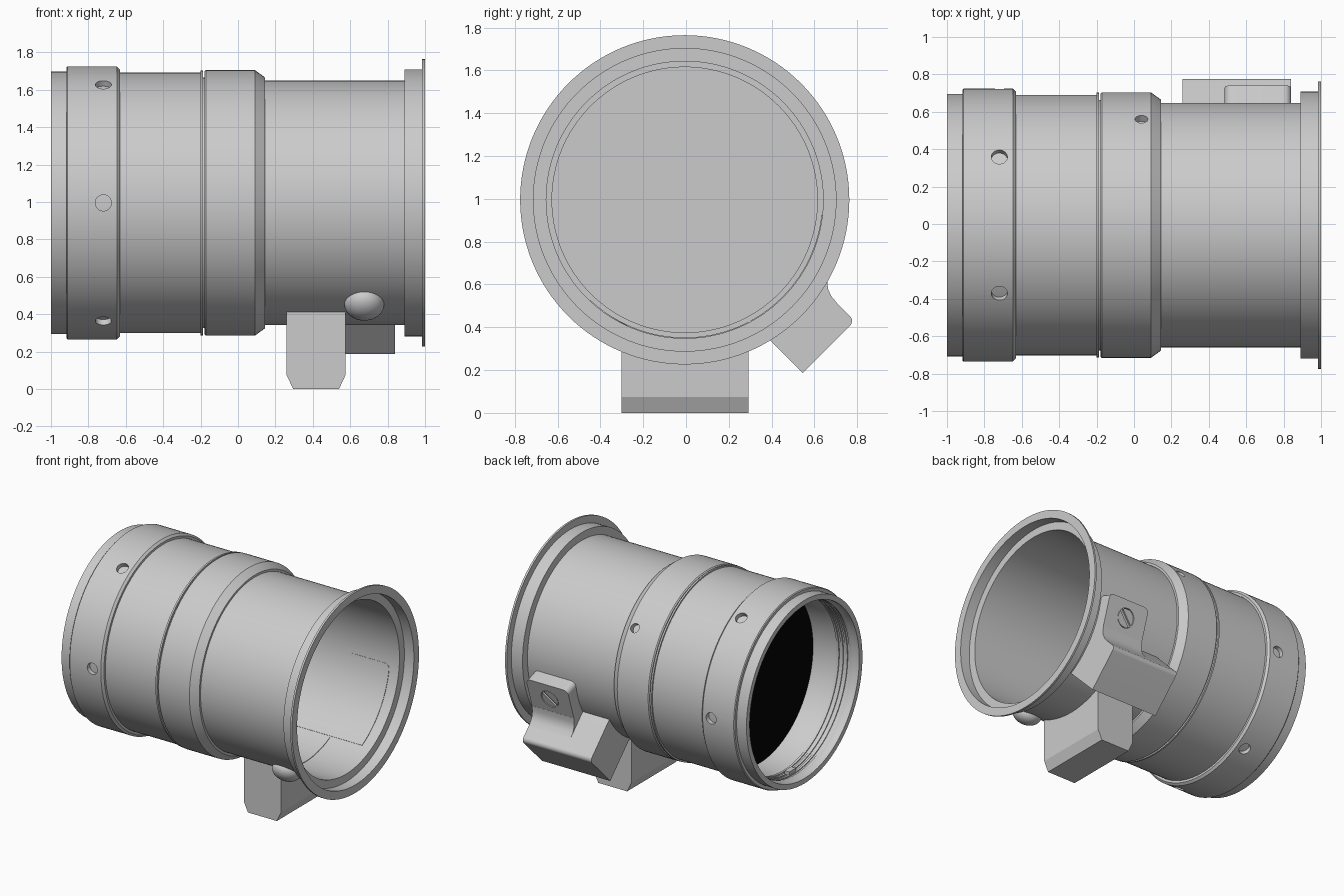
import bpy, bmesh, math
from mathutils import Vector

old = bpy.data.objects.get("Cube")
if old:
    bpy.data.objects.remove(old, do_unlink=True)

AXIS = Vector((0, -0.006, 0.9955))
X, Y, Z = Vector((1, 0, 0)), Vector((0, 1, 0)), Vector((0, 0, 1))


def material(name, value):
    m = bpy.data.materials.new(name)
    m.use_nodes = True
    color = (value, value, value, 1)
    m.diffuse_color = color
    m.node_tree.nodes["Principled BSDF"].inputs["Base Color"].default_value = color
    return m


GRAY = material("metal gray", 0.6)
BLACK = material("glass black", 0.001)


def finish(bm, name):
    bmesh.ops.recalc_face_normals(bm, faces=bm.faces)
    mesh = bpy.data.meshes.new(name)
    bm.to_mesh(mesh)
    bm.free()
    mesh.materials.append(GRAY)
    ob = bpy.data.objects.new(name, mesh)
    bpy.context.collection.objects.link(ob)
    return ob


def smooth(ob):
    bpy.ops.object.select_all(action="DESELECT")
    ob.select_set(True)
    bpy.context.view_layer.objects.active = ob
    bpy.ops.object.shade_smooth_by_angle(angle=math.radians(30))


def lathe(name, profile, steps=128):
    """Spin a closed (x, radius) profile about the barrel axis."""
    bm = bmesh.new()
    loop = [bm.verts.new(AXIS + X * x + Z * r) for x, r in profile]
    edges = [bm.edges.new((a, b)) for a, b in zip(loop, loop[1:] + loop[:1])]
    bmesh.ops.spin(bm, geom=loop + edges, cent=AXIS, axis=X,
                   angle=math.tau, steps=steps)
    bmesh.ops.remove_doubles(bm, verts=bm.verts, dist=0.0001)
    return finish(bm, name)


def prism(name, outline, low, high, a, b, c, origin=AXIS):
    """Extrude an outline in the a-b plane from low to high along c."""
    bm = bmesh.new()
    base = bm.faces.new([bm.verts.new(origin + a * p + b * q + c * low)
                         for p, q in outline])
    new = bmesh.ops.extrude_face_region(bm, geom=[base])["geom"]
    bmesh.ops.translate(bm, vec=c * (high - low),
                        verts=[v for v in new if isinstance(v, bmesh.types.BMVert)])
    return finish(bm, name)


def arc(cx, cy, r, start, end, n=8):
    angles = [math.radians(start + (end - start) * i / n) for i in range(n + 1)]
    return [(cx + r * math.cos(t), cy + r * math.sin(t)) for t in angles]


def circle(r, cx=0, cy=0, n=32):
    return arc(cx, cy, r, 0, 360, n)[:-1]


def rect(x0, x1, y0, y1):
    return [(x0, y0), (x1, y0), (x1, y1), (x0, y1)]


def cut(ob, cutter):
    mod = ob.modifiers.new("cut", "BOOLEAN")
    mod.operation, mod.object, mod.solver = "DIFFERENCE", cutter, "EXACT"
    bpy.context.view_layer.objects.active = ob
    bpy.ops.object.modifier_apply(modifier=mod.name)
    bpy.data.objects.remove(cutter, do_unlink=True)


def radial(degrees):
    """Outward and tangent directions at an angle measured from +y."""
    t = math.radians(degrees)
    return (Vector((0, math.cos(t), math.sin(t))),
            Vector((0, -math.sin(t), math.cos(t))))


def saddle(ob):
    """Trim a mount just inside the bore, so that its outline shows there."""
    cut(ob, prism("bore", circle(0.643, n=128), -2, 2, Y, Z, X))


# Barrel shell: outer steps, flange recess, bore and rear thread
outer = [(-1, 0.702), (-0.9, 0.702), (-0.9, 0.697), (-0.2, 0.697), (-0.2, 0.67),
         (0.1, 0.67), (0.1, 0.654), (0.89, 0.654), (0.89, 0.714),
         (0.985, 0.714), (0.985, 0.769), (1, 0.769)]
bore = [(1, 0.707), (0.92, 0.707), (0.92, 0.647), (-0.56, 0.647),
        (-0.56, 0.62), (-0.6, 0.62), (-0.6, 0.647), (-0.78, 0.647)]
thread = []
for i in range(4):
    x = -0.8 - i * 0.036
    thread += [(x, 0.657), (x - 0.018, 0.657), (x - 0.018, 0.65), (x - 0.036, 0.65)]
smooth(lathe("barrel", outer + bore + thread + [(-0.96, 0.66), (-1, 0.663)]))

# Rear grip ring with six radial holes
rear = lathe("rear_ring", [(-0.917, 0.66), (-0.917, 0.724), (-0.911, 0.73),
                           (-0.648, 0.73), (-0.632, 0.714), (-0.632, 0.66)])
for k in range(6):
    n, t = radial(k * 60)
    cut(rear, prism("drill", circle(0.043, -0.72), 0.6, 0.9, X, t, n))
smooth(rear)

# Middle collar with one set-screw hole, and the thin lip beside it
collar = lathe("middle_collar", [(-0.18, 0.66), (-0.18, 0.703), (-0.172, 0.71),
                                 (0.09, 0.71), (0.145, 0.67), (0.145, 0.65)])
n, t = radial(37)
cut(collar, prism("drill", circle(0.034, 0.04), 0.6, 0.9, X, t, n))
smooth(collar)
smooth(lathe("collar_lip", [(-0.2, 0.66), (-0.2, 0.708), (-0.187, 0.708), (-0.187, 0.66)]))

# Glass disc, dark on its rear face
glass = prism("glass_disc", circle(0.649, n=128), -0.62, -0.612, Y, Z, X)
glass.data.materials.append(BLACK)
for f in glass.data.polygons:
    f.material_index = 1 if f.normal.x < 0.5 else 0

# Keys inside the bore
for side, name in ((1, "top_key"), (-1, "bottom_key")):
    prism(name, rect(-0.04, 0.04, 0.625, 0.655), -0.9, -0.86, Y, Z * side, X)

# Foot with chamfered lower edges
foot = prism("foot", [(0.295, 0), (0.54, 0), (0.575, 0.075), (0.575, 0.6),
                      (0.26, 0.6), (0.26, 0.075)], -0.301, 0.291, X, Z, Y, Vector())
saddle(foot)

# Angled side block
n, t = radial(-45)
block = prism("side_block", [(0.5, -0.182), (0.962, -0.182)]
              + arc(0.93, 0.13, 0.032, 0, 90) + [(0.5, 0.162)], 0.26, 0.84, n, t, X)
saddle(block)
smooth(block)

# Tab rising from the block, with a recessed slotted screw
n, t = radial(-18)
tab = prism("side_tab", [(0.485, -0.28), (0.84, -0.28)] + arc(0.8, 0.09, 0.04, 0, 90)
            + arc(0.525, 0.09, 0.04, 90, 180), 0.5, 0.744, X, t, n)
saddle(tab)
cut(tab, prism("drill", circle(0.072, 0.664, 0), 0.725, 0.9, X, t, n))
smooth(tab)
screw = prism("tab_screw", circle(0.067, 0.664, 0), 0.7, 0.742, X, t, n)
d, e = (X + t).normalized(), (t - X).normalized()
cut(screw, prism("slot", rect(-0.1, 0.1, -0.012, 0.012), 0.728, 0.8, d, e, n,
                 AXIS + X * 0.664))
smooth(screw)

# Concave fillet between tab and block
fillet = prism("tab_fillet", [(0.58, -0.35), (0.672, -0.342), (0.667, -0.38),
                              (0.669, -0.415), (0.684, -0.449), (0.711, -0.482),
                              (0.6, -0.58)], 0.485, 0.84, Y, Z, X)
saddle(fillet)
smooth(fillet)

# Domed button beside the foot
n, t = radial(-124)
bm = bmesh.new()
bmesh.ops.create_uvsphere(bm, u_segments=32, v_segments=16, radius=1)
for v in bm.verts:
    p = v.co.copy()
    v.co = AXIS + X * (0.675 + 0.107 * p.x) + t * (0.107 * p.y) + n * (0.652 + 0.08 * p.z)
dome = finish(bm, "dome_button")
saddle(dome)
smooth(dome)
